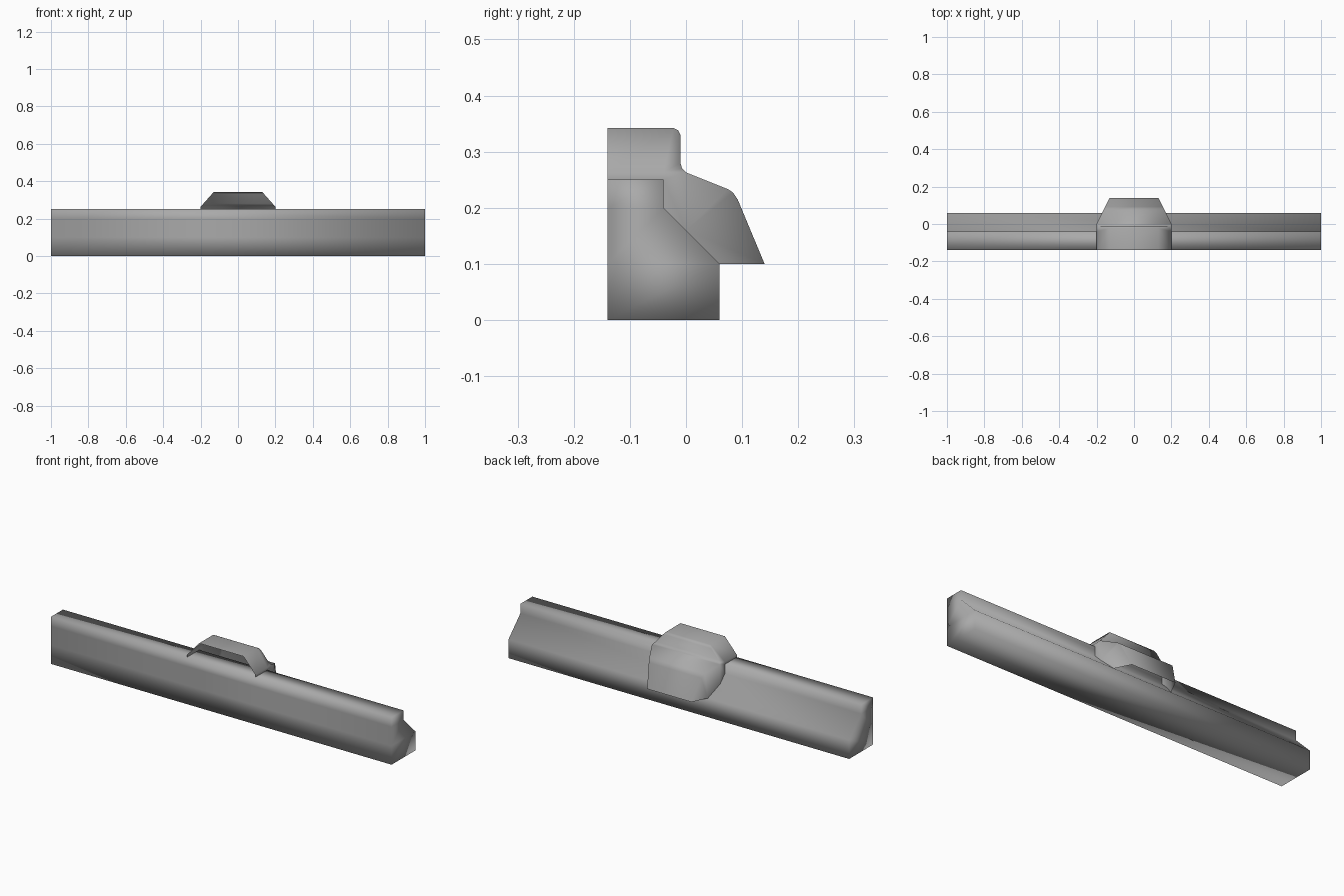
import bpy, bmesh

if "Cube" in bpy.data.objects:
    bpy.data.objects.remove(bpy.data.objects["Cube"])

grey = bpy.data.materials.new("dark_grey")
grey.diffuse_color = (.4, .4, .4, 1)
grey.use_nodes = True
grey.node_tree.nodes["Principled BSDF"].inputs["Base Color"].default_value = grey.diffuse_color


def make_object(name, bm):
    bmesh.ops.remove_doubles(bm, verts=bm.verts, dist=1e-5)
    bmesh.ops.recalc_face_normals(bm, faces=bm.faces)
    for f in bm.faces:
        f.smooth = True
    mesh = bpy.data.meshes.new(name)
    bm.to_mesh(mesh)
    bm.free()
    mesh.materials.append(grey)
    ob = bpy.data.objects.new(name, mesh)
    bpy.context.collection.objects.link(ob)
    return ob


def add_face(bm, pts):
    return bm.faces.new([bm.verts.new(p) for p in pts])


# Long rail: stepped profile (y, z) extruded along x, softly shaded throughout
back = [(.06, 0), (.06, .1), (-.04, .2), (-.04, .25)]
front = [(-.14, z) for y, z in back]
profile = back + front[::-1]
bm = bmesh.new()
for a, b in zip(profile, profile[1:] + profile[:1]):
    add_face(bm, [(-1, *a), (1, *a), (1, *b), (-1, *b)])
for x in (-1, 1):
    for i in range(3):
        add_face(bm, [(x, *p) for p in (front[i], back[i], back[i + 1], front[i + 1])])
make_object("rail", bm)

# Hood straddling the rail: thin shell, open at the front and underneath
upper = [(-.14, .342), (-.022, .342), (-.014, .338), (-.01, .33),
         (-.01, .28), (-.007, .27), (0, .263)]
lower = [(0, .263), (.075, .233), (.084, .227), (.092, .215), (.14, .1)]


def half_width(y, z):
    # sides slope in towards the top and taper towards the back
    return min(.2, .2 - (z - .263) * .07 / .079, .2 - y * .5)


bm = bmesh.new()
outer = upper + lower[1:]
for a, b in zip(outer, outer[1:]):
    wa, wb = half_width(*a), half_width(*b)
    add_face(bm, [(-wa, *a), (wa, *a), (wb, *b), (-wb, *b)])

# Side panels: sloping top, straight middle, tapering rear
panels = [
    upper + [(-.04, .263), (-.14, .263)],
    [(-.14, .263), (-.04, .263), (-.04, .25), (-.14, .25)],
    [(-.04, .263), (0, .263), (0, .16), (-.04, .2), (-.04, .25)],
    lower + [(.06, .1), (0, .16)],
]
for side in (-1, 1):
    for panel in panels:
        add_face(bm, [(side * half_width(y, z), y, z) for y, z in panel])
make_object("hood", bm)
